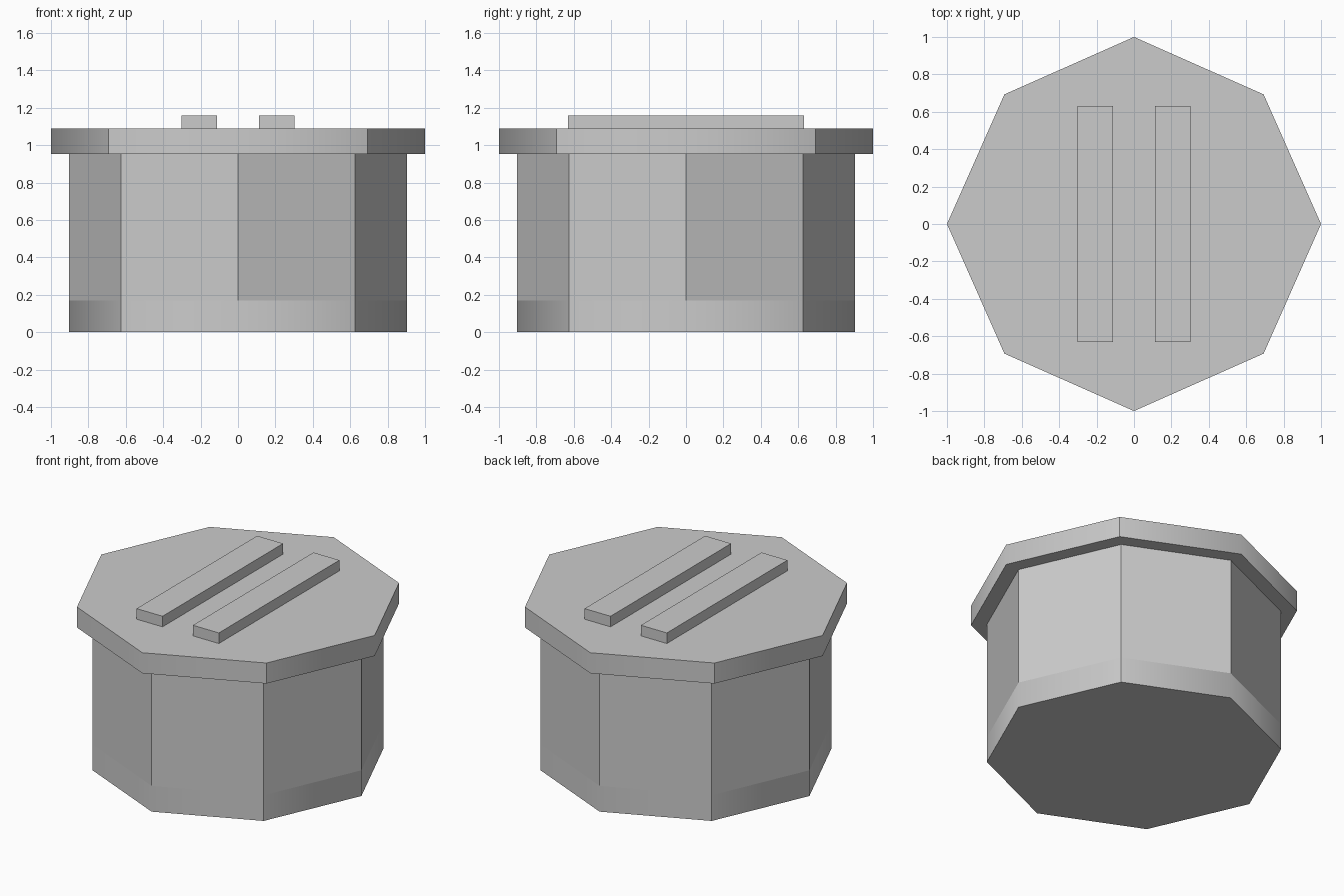
import bpy, bmesh
from math import cos, sin, pi

if "Cube" in bpy.data.objects:
    bpy.data.objects.remove(bpy.data.objects["Cube"])


def add_object(name, bm):
    bmesh.ops.recalc_face_normals(bm, faces=bm.faces)
    mesh = bpy.data.meshes.new(name)
    bm.to_mesh(mesh)
    bm.free()
    obj = bpy.data.objects.new(name, mesh)
    bpy.context.collection.objects.link(obj)
    return obj


def octagon_stack(name, radius, levels, smooth_first):
    """Stacked octagon rings; the first band can round its axis corners."""
    bm = bmesh.new()
    rings = []
    for z in levels:
        ring = []
        for i in range(8):
            r = radius * (0.98 if i % 2 else 1.0)  # diagonal corners sit slightly in
            a = i * pi / 4
            ring.append(bm.verts.new((r * cos(a), r * sin(a), z)))
        rings.append(ring)
    bm.faces.new(rings[0][::-1])
    bm.faces.new(rings[-1])
    for k in range(len(levels) - 1):
        low, high = rings[k], rings[k + 1]
        for i in range(8):
            j = (i + 1) % 8
            face = bm.faces.new((low[i], low[j], high[j], high[i]))
            face.smooth = smooth_first and k == 0
    # Only the axis corners of the first band shade smoothly
    for e in bm.edges:
        e.smooth = False
    for i in range(0, 8, 2):
        bm.edges.get((rings[0][i], rings[1][i])).smooth = True
    return add_object(name, bm)


def box(name, size, centre):
    bm = bmesh.new()
    bmesh.ops.create_cube(bm, size=1)
    bmesh.ops.scale(bm, vec=size, verts=bm.verts)
    bmesh.ops.translate(bm, vec=centre, verts=bm.verts)
    return add_object(name, bm)


# Eight-sided body with a band around its foot
octagon_stack("body", 0.903, (0, 0.17, 0.952), True)

# Overhanging lid
octagon_stack("lid", 1.0, (0.952, 1.088), True)

# Two raised bars on the lid
for side, label in ((-1, "left"), (1, "right")):
    box(f"{label}_bar", (0.19, 1.26, 0.07), (side * 0.206, 0, 1.123))
